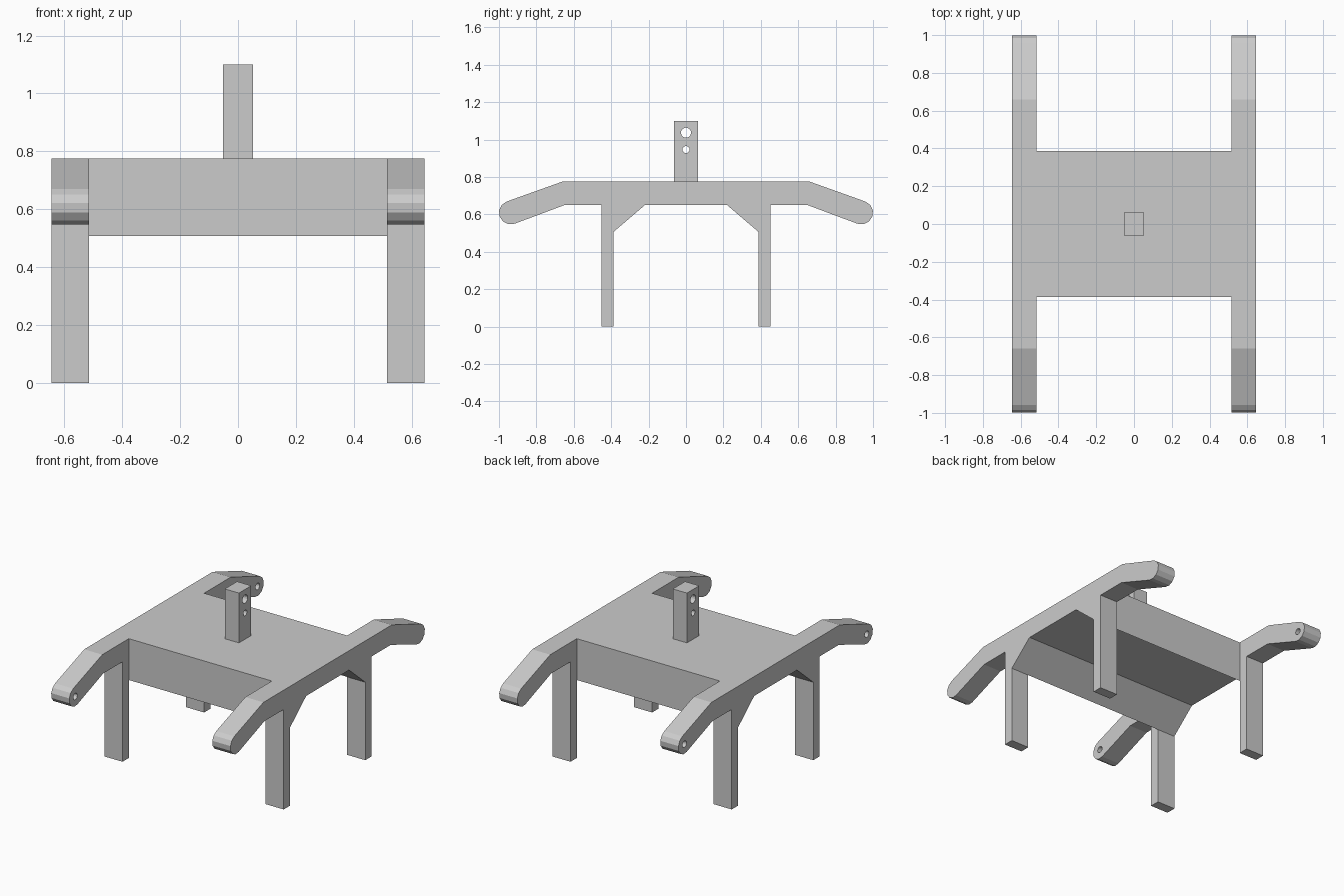
import bpy, bmesh
from math import cos, sin, radians, pi

if "Cube" in bpy.data.objects:
    bpy.data.objects.remove(bpy.data.objects["Cube"])


def extrude_x(name, profile, x0, x1):
    """Extrude a closed (y, z) profile along x."""
    bm = bmesh.new()
    face = bm.faces.new([bm.verts.new((x0, y, z)) for y, z in profile])
    ext = bmesh.ops.extrude_face_region(bm, geom=[face])
    verts = [g for g in ext["geom"] if isinstance(g, bmesh.types.BMVert)]
    bmesh.ops.translate(bm, verts=verts, vec=(x1 - x0, 0, 0))
    bmesh.ops.recalc_face_normals(bm, faces=bm.faces)
    mesh = bpy.data.meshes.new(name)
    bm.to_mesh(mesh)
    bm.free()
    obj = bpy.data.objects.new(name, mesh)
    bpy.context.collection.objects.link(obj)
    return obj


def combine(target, other, operation):
    """Apply a boolean and discard the helper object."""
    mod = target.modifiers.new("boolean", 'BOOLEAN')
    mod.object, mod.operation, mod.solver = other, operation, 'EXACT'
    bpy.context.view_layer.objects.active = target
    bpy.ops.object.modifier_apply(modifier=mod.name)
    bpy.data.objects.remove(other)


def drill(target, x, y, z, r, length):
    ring = [(y + r * cos(2 * pi * i / 16), z + r * sin(2 * pi * i / 16)) for i in range(16)]
    cutter = extrude_x("hole_cutter", ring, x - length / 2, x + length / 2)
    cutter.hide_render = True
    combine(target, cutter, 'DIFFERENCE')


def mirrored(half):
    return half + [(-y, z) for y, z in reversed(half)]


TOP, INNER, OUTER = 0.776, 0.515, 0.645
TIP_Y, TIP_Z, TIP_R = 0.937, 0.61, 0.063

# Side frame outline: drooping arm with rounded tip, leg and gusset
tip = [(TIP_Y + TIP_R * cos(radians(70 - 30 * i)),
        TIP_Z + TIP_R * sin(radians(70 - 30 * i))) for i in range(7)]
half_frame = [(0.66, TOP)] + tip + [(0.65, 0.65), (0.452, 0.65), (0.452, 0),
                                    (0.387, 0), (0.387, 0.507), (0.22, 0.65)]

left_frame = extrude_x("left_side_frame", mirrored(half_frame), -OUTER, -INNER)
right_frame = extrude_x("right_side_frame", mirrored(half_frame), INNER, OUTER)

# Pivot holes go through the left arms only
for s in (-1, 1):
    drill(left_frame, -0.58, s * TIP_Y, TIP_Z, 0.021, 0.3)

# Centre deck with hollowed underside, fused with both frames
half_deck = [(0.387, TOP), (0.387, 0.507), (0.22, 0.65)]
body = extrude_x("deck_and_legs", mirrored(half_deck), -0.55, 0.55)
combine(body, left_frame, 'UNION')
combine(body, right_frame, 'UNION')

# Upright post with two through holes
post = extrude_x("upright_post", mirrored([(0.063, 1.1), (0.063, TOP)]), -0.051, 0.051)
drill(post, 0, 0, 1.037, 0.027, 0.3)
drill(post, 0, 0, 0.947, 0.019, 0.3)
